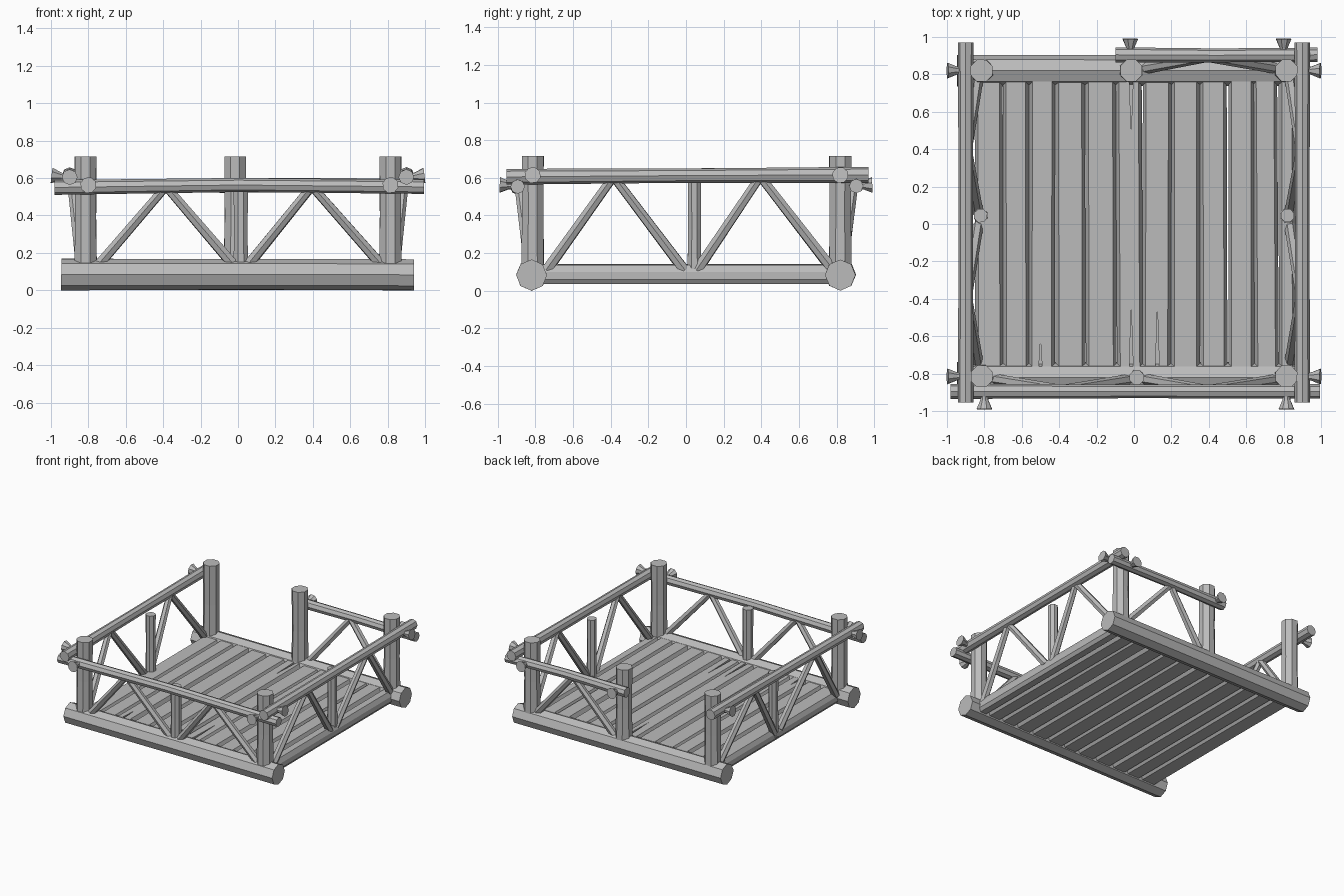
import bpy, bmesh, math, random
from mathutils import Vector

random.seed(4)
if "Cube" in bpy.data.objects:
    bpy.data.objects.remove(bpy.data.objects["Cube"])

wood = bpy.data.materials.new("grey_wood")
wood.use_nodes = True
GREY = (0.5, 0.5, 0.5, 1)
wood.diffuse_color = GREY
wood.node_tree.nodes["Principled BSDF"].inputs["Base Color"].default_value = GREY


def finish(name, bm):
    bmesh.ops.recalc_face_normals(bm, faces=bm.faces)
    mesh = bpy.data.meshes.new(name)
    bm.to_mesh(mesh)
    bm.free()
    mesh.materials.append(wood)
    obj = bpy.data.objects.new(name, mesh)
    bpy.context.scene.collection.objects.link(obj)
    return obj


def log(name, points, radii, sides=8, turn=0.0, rough=0.0):
    """Faceted log swept through points, with one radius per point."""
    points = [Vector(p) for p in points]
    axis = (points[-1] - points[0]).normalized()
    ref = Vector((0, 1, 0)) if abs(axis.z) > 0.9 else Vector((0, 0, 1))
    u = axis.cross(ref).normalized()
    v = u.cross(axis)
    bm = bmesh.new()
    rings = []
    for p, r in zip(points, radii):
        ring = []
        for i in range(sides):
            a = math.tau * i / sides + turn
            k = r * (1 + random.uniform(-rough, rough))
            ring.append(bm.verts.new(p + (u * math.cos(a) + v * math.sin(a)) * k))
        rings.append(ring)
    for low, high in zip(rings, rings[1:]):
        for i in range(sides):
            j = (i + 1) % sides
            bm.faces.new((low[i], low[j], high[j], high[i]))
    bm.faces.new(rings[0])
    bm.faces.new(rings[-1])
    return finish(name, bm)


# Heavy beams under the front and back
for side, y in (("front", -0.82), ("back", 0.82)):
    log(side + "_beam", [(-0.945, y, 0.085), (0, y, 0.085), (0.94, y, 0.083)],
        [0.084, 0.082, 0.082], rough=0.02)

# Floor planks with chamfered long edges, touching each other
seams = [-0.85, -0.70, -0.56, -0.42, -0.26, -0.095, 0.045, 0.2, 0.355, 0.5, 0.64, 0.77, 0.86]
planks = []
for n, (a, b) in enumerate(zip(seams, seams[1:])):
    bm = bmesh.new()
    c = 0.018
    top = 0.138 + random.uniform(-0.004, 0.004)
    outline = [(a + c, 0.035), (b - c, 0.035), (b, 0.06), (b, 0.1),
               (b - c, top), (a + c, top), (a, 0.1), (a, 0.06)]
    rings = []
    for y in (-0.8, 0.8):
        shift = random.uniform(-0.005, 0.005)
        rings.append([bm.verts.new((x + shift, y, z)) for x, z in outline])
    for i in range(8):
        j = (i + 1) % 8
        bm.faces.new((rings[0][i], rings[0][j], rings[1][j], rings[1][i]))
    for ring in rings:
        bm.faces.new(ring)
    planks.append(finish("floor_plank_%d" % (n + 1), bm))

# Split ends: narrow wedges cut into some planks
for n, x, wide, tip in ((5, -0.015, -0.82, -0.45), (5, -0.015, 0.82, 0.5),
                        (6, 0.125, -0.82, -0.45), (2, -0.5, -0.82, -0.62)):
    bm = bmesh.new()
    tri = [(x - 0.012, wide), (x + 0.012, wide), (x, tip)]
    low = [bm.verts.new((px, py, 0.11)) for px, py in tri]
    high = [bm.verts.new((px, py, 0.2)) for px, py in tri]
    bm.faces.new(low)
    bm.faces.new(high)
    for i in range(3):
        j = (i + 1) % 3
        bm.faces.new((low[i], low[j], high[j], high[i]))
    cutter = finish("split_cutter", bm)
    cutter.hide_render = True
    mod = planks[n].modifiers.new("split", "BOOLEAN")
    mod.operation = "DIFFERENCE"
    mod.object = cutter
    bpy.context.view_layer.objects.active = planks[n]
    bpy.ops.object.modifier_apply(modifier=mod.name)
    bpy.data.objects.remove(cutter)


# Upright posts
def post(name, x, y, top, r):
    log(name, [(x, y, 0.07), (x, y, top * 0.55), (x, y, top)],
        [r * 1.04, r * 0.97, r], turn=math.pi / 8, rough=0.02)


for name, x, y in (("front_right", -0.815, -0.815), ("front_left", 0.815, -0.815),
                   ("back_right", -0.815, 0.82), ("back_left", 0.815, 0.82),
                   ("gate", -0.015, 0.82)):
    post(name + "_post", x, y, 0.715, 0.063)
post("front_middle_post", 0.015, -0.82, 0.56, 0.041)
for side, s in (("right", -1), ("left", 1)):
    post(side + "_middle_post", s * 0.82, 0.045, 0.59, 0.038)

# Hand rails on the outside of the posts
log("front_rail", [(-0.98, -0.895, 0.55), (0, -0.895, 0.563), (0.995, -0.895, 0.553)],
    [0.04, 0.037, 0.038], rough=0.02)
log("back_rail", [(-0.1, 0.905, 0.56), (0.44, 0.902, 0.565), (0.98, 0.905, 0.556)],
    [0.04, 0.037, 0.038], rough=0.02)
for side, s in (("right", -1), ("left", 1)):
    log(side + "_rail", [(s * 0.9, -0.955, 0.605), (s * 0.9, 0, 0.612), (s * 0.9, 0.97, 0.616)],
        [0.042, 0.038, 0.042], rough=0.02)


# Slanted braces between floor and rails
def brace(name, foot, head):
    log(name, [foot, head], [0.03, 0.025], sides=6, rough=0.04)


spans = ((-0.75, -0.39), (-0.02, -0.38), (0.05, 0.39), (0.77, 0.4))
for n, (foot, head) in enumerate(spans):
    brace("front_brace_%d" % (n + 1), (foot, -0.83, 0.13), (head, -0.885, 0.55))
    if n > 1:
        brace("back_brace_%d" % (n - 1), (foot, 0.83, 0.13), (head, 0.89, 0.55))
    for side, s in (("right", -1), ("left", 1)):
        brace("%s_brace_%d" % (side, n + 1),
              (s * 0.835, foot + 0.01, 0.11), (s * 0.89, head, 0.6))

# Flared pegs pinning the rails to the posts
for n, (x, s) in enumerate(((-0.8, -1), (0.815, -1), (-0.02, 1), (0.8, 1))):
    log("rail_peg_%d" % (n + 1), [(x, s * 0.84, 0.555), (x, s * 0.94, 0.56), (x, s * 0.99, 0.562)],
        [0.02, 0.022, 0.044], turn=0.3)
for n, (s, y) in enumerate(((-1, -0.815), (-1, 0.82), (1, -0.815), (1, 0.82))):
    log("side_peg_%d" % (n + 1),
        [(s * 0.84, y, 0.595), (s * 0.945, y, 0.608), (s * 0.997, y, 0.614)],
        [0.02, 0.022, 0.044], turn=0.3)
